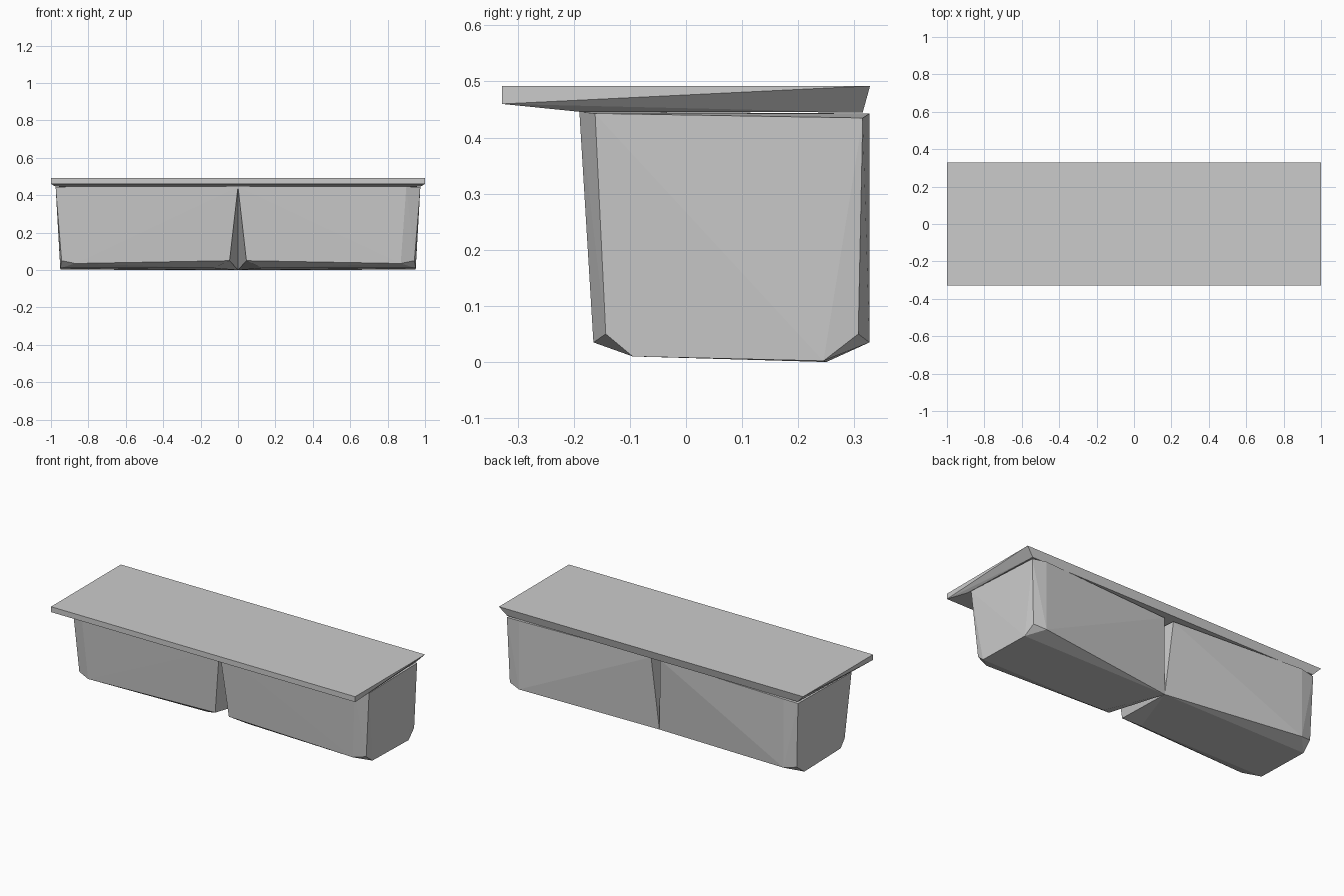
import bpy, bmesh

if "Cube" in bpy.data.objects:
    bpy.data.objects.remove(bpy.data.objects["Cube"])


def hull(name, points):
    """Faceted solid wrapped around a few corner points."""
    bm = bmesh.new()
    for p in points:
        bm.verts.new(p)
    res = bmesh.ops.convex_hull(bm, input=bm.verts)
    loose = [v for v in bm.verts if not v.link_faces]
    bmesh.ops.delete(bm, geom=loose, context='VERTS')
    bmesh.ops.recalc_face_normals(bm, faces=bm.faces)
    mesh = bpy.data.meshes.new(name)
    bm.to_mesh(mesh)
    bm.free()
    obj = bpy.data.objects.new(name, mesh)
    bpy.context.collection.objects.link(obj)
    return obj


def both_sides(points):
    return [(s * x, y, z) for x, y, z in points for s in (1, -1)]


# Top slab: thin front lip, underside tapering in towards the back
hull("top_slab", both_sides([
    (1, -0.328, 0.492), (1, 0.328, 0.492),
    (1, -0.328, 0.46),
    (0.975, -0.19, 0.446), (0.955, 0.315, 0.445),
]))

# Hanging bins: chamfered outer corners, twisted inner wall leaving a wedge gap
bin_points = [
    # outer side wall
    (0.975, -0.162, 0.443), (0.957, 0.315, 0.435),
    (0.943, -0.143, 0.05), (0.943, 0.307, 0.05),
    # front and back walls, outer ends
    (0.90, -0.19, 0.446), (0.87, -0.165, 0.035),
    (0.87, 0.327, 0.443), (0.87, 0.327, 0.035),
    # bottom
    (0.95, -0.095, 0.01), (0.95, 0.245, 0.002), (0.13, -0.095, 0.01),
    # inner wall
    (0, -0.175, 0.446), (0.045, -0.15, 0.05),
    (0, 0.25, 0), (0.03, 0.285, 0.435),
]
for side, s in (("right", 1), ("left", -1)):
    hull(side + "_bin", [(s * x, y, z) for x, y, z in bin_points])
